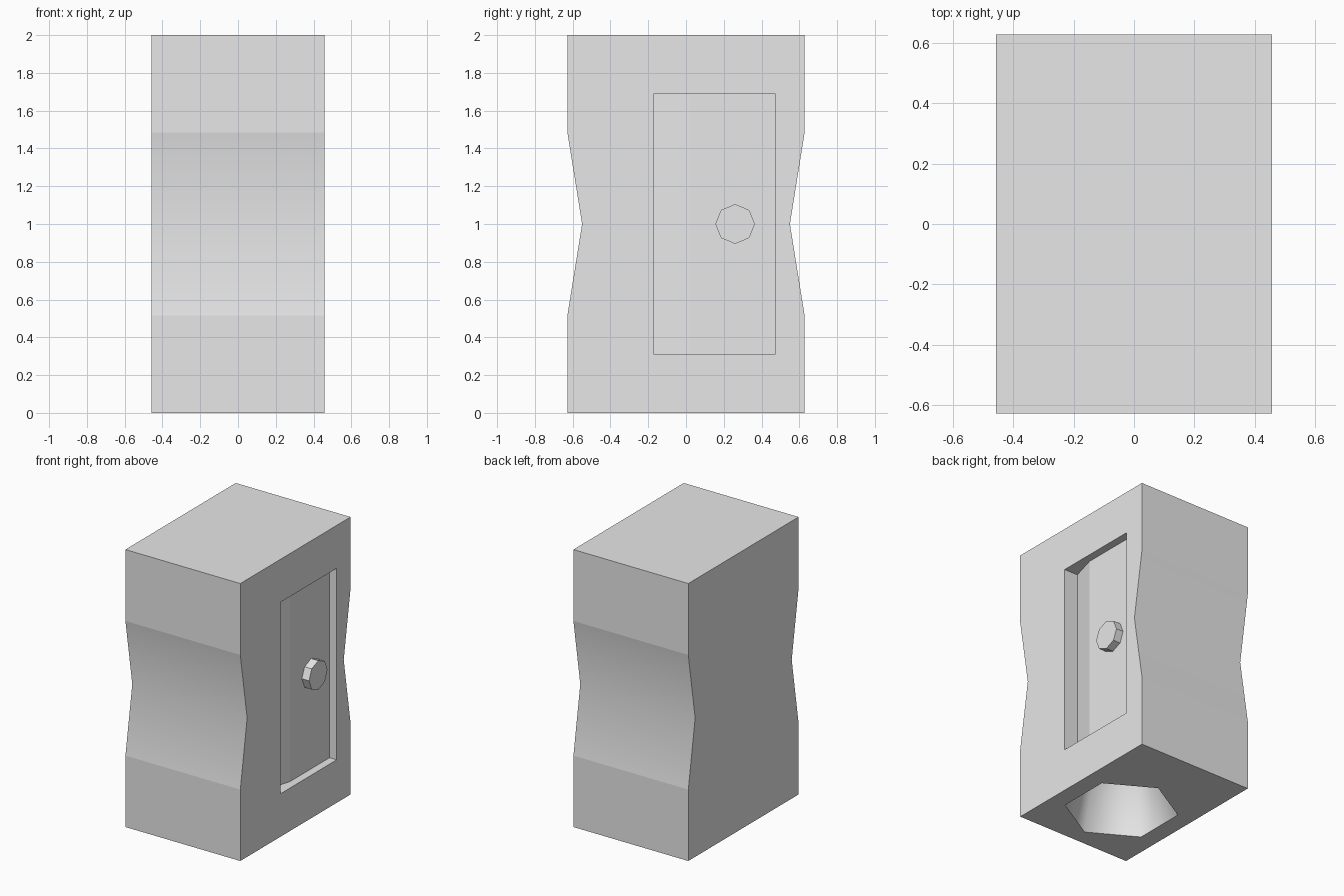
import bpy, bmesh, math
from mathutils import Matrix, Vector

cube = bpy.data.objects.get("Cube")
if cube:
    bpy.data.objects.remove(cube, do_unlink=True)

HALF_X, HALF_Y, WAIST_Y = 0.458, 0.628, 0.55
HOLE_Y, APEX_Z = -0.13, 1.7

grey = bpy.data.materials.new("light grey")
grey.use_nodes = True
grey.diffuse_color = (0.8, 0.8, 0.8, 1)
grey.node_tree.nodes["Principled BSDF"].inputs["Base Color"].default_value = (0.8, 0.8, 0.8, 1)


def add_object(name, bm):
    bmesh.ops.recalc_face_normals(bm, faces=bm.faces)
    mesh = bpy.data.meshes.new(name)
    bm.to_mesh(mesh)
    bm.free()
    mesh.materials.append(grey)
    obj = bpy.data.objects.new(name, mesh)
    bpy.context.collection.objects.link(obj)
    return obj


def prism(name, outline, direction):
    """Extrude a closed outline along a direction."""
    bm = bmesh.new()
    face = bm.faces.new([bm.verts.new(p) for p in outline])
    moved = bmesh.ops.extrude_face_region(bm, geom=[face], use_keep_orig=True)["geom"]
    verts = [v for v in moved if isinstance(v, bmesh.types.BMVert)]
    bmesh.ops.translate(bm, verts=verts, vec=direction)
    return add_object(name, bm)


def cut(target, cutter):
    mod = target.modifiers.new("cut", "BOOLEAN")
    mod.operation, mod.solver, mod.object = "DIFFERENCE", "EXACT", cutter
    bpy.ops.object.select_all(action="DESELECT")
    target.select_set(True)
    bpy.context.view_layer.objects.active = target
    bpy.ops.object.modifier_apply(modifier=mod.name)
    bpy.data.objects.remove(cutter, do_unlink=True)


# Block with a pinched waist on the front and back
side = [(HALF_Y, 0), (HALF_Y, 0.515), (WAIST_Y, 1), (HALF_Y, 1.485), (HALF_Y, 2)]
outline = side + [(-y, z) for y, z in reversed(side)]
body = prism("sharpener_body", [(-HALF_X, y, z) for y, z in outline], (2 * HALF_X, 0, 0))

# Blade recess: level seat for the blade, sloping down to a deeper edge
seat_x = HALF_X - 0.057
recess = [(0.6, -0.17), (HALF_X - 0.11, -0.17), (seat_x, 0.02), (seat_x, 0.47), (0.6, 0.47)]
cut(body, prism("recess_cutter", [(x, y, 0.31) for x, y in recess], (0, 0, 1.38)))

# Six-sided tapering pencil hole, opening underneath
bm = bmesh.new()
overlap = 0.1
rim = 0.38 * (APEX_Z + overlap) / APEX_Z
ring = [bm.verts.new((rim * math.sin(math.radians(a)),
                      HOLE_Y + rim * math.cos(math.radians(a)), -overlap)) for a in range(0, 360, 60)]
tip = bm.verts.new((0, HOLE_Y, APEX_Z))
bm.faces.new(ring)
for i, v in enumerate(ring):
    bm.faces.new((v, ring[i - 1], tip))
cut(body, add_object("hole_cutter", bm))

# Smooth only the waist crease and the inside of the hole
bm = bmesh.new()
bm.from_mesh(body.data)
apex = Vector((0, HOLE_Y, APEX_Z))
for f in bm.faces:
    f.smooth = True
for e in bm.edges:
    waist = all(abs(v.co.z - 1) < 0.01 and abs(abs(v.co.y) - WAIST_Y) < 0.01 for v in e.verts)
    hole = any((v.co - apex).length < 0.01 for v in e.verts)
    e.smooth = waist or hole
bm.to_mesh(body.data)
bm.free()

# Eight-sided screw head, flush with the side of the block
bm = bmesh.new()
depth = 0.067
bmesh.ops.create_cone(bm, cap_ends=True, segments=8, radius1=0.105, radius2=0.105, depth=depth,
                      matrix=Matrix.Translation((HALF_X - depth / 2, 0.26, 1)) @ Matrix.Rotation(math.pi / 2, 4, "Y"))
add_object("blade_screw", bm)
